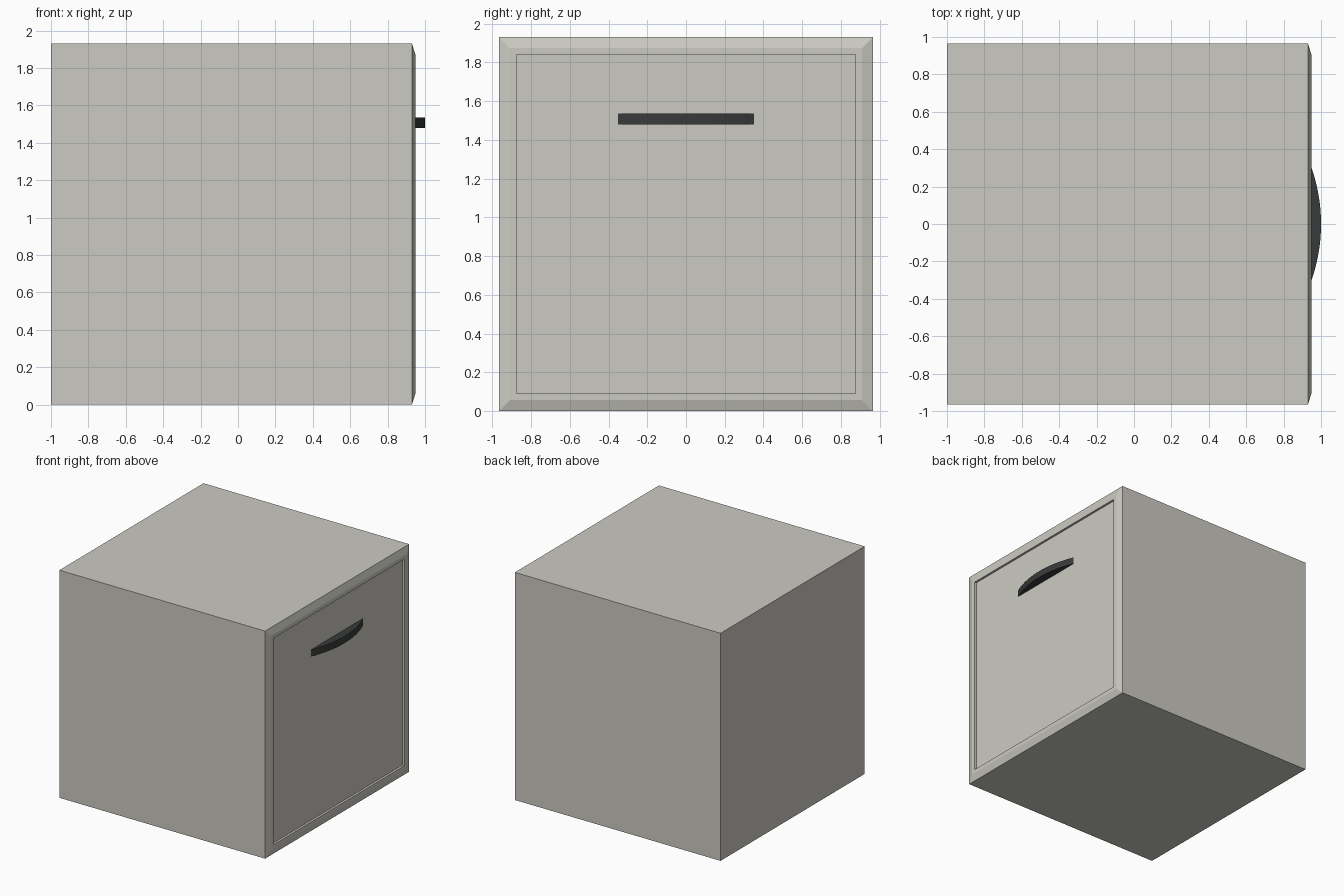
import bpy, bmesh, math
from mathutils import Matrix, Vector

if "Cube" in bpy.data.objects:
    bpy.data.objects.remove(bpy.data.objects["Cube"])


def material(name, rgb):
    m = bpy.data.materials.new(name)
    m.diffuse_color = (*rgb, 1)
    m.use_nodes = True
    m.node_tree.nodes["Principled BSDF"].inputs["Base Color"].default_value = m.diffuse_color
    return m


def finish(bm, name, mat):
    bmesh.ops.recalc_face_normals(bm, faces=bm.faces[:])
    me = bpy.data.meshes.new(name)
    bm.to_mesh(me)
    bm.free()
    me.materials.append(mat)
    ob = bpy.data.objects.new(name, me)
    bpy.context.collection.objects.link(ob)
    return ob


grey = material("warm light grey", (0.60, 0.59, 0.54))
dark = material("charcoal", (0.04, 0.043, 0.043))

SIZE, FRONT = 1.93, 0.93

# cabinet body: cube whose +x face carries a chamfered frame and a recessed door
bm = bmesh.new()
bmesh.ops.create_cube(bm, size=SIZE,
                      matrix=Matrix.Translation((FRONT - SIZE / 2, 0, SIZE / 2)))
bm.normal_update()
door = max(bm.faces, key=lambda f: f.normal.x)
for width, depth in ((0.057, 0.018), (0.033, 0.0), (0.0005, -0.018)):
    bmesh.ops.inset_region(bm, faces=[door], thickness=width, use_even_offset=True)
    for v in door.verts:
        v.co.x += depth
finish(bm, "cabinet_body", grey)

# handle: solid circular segment standing out from the door
HALF, SAG, LOW, HEIGHT = 0.35, 0.07, 1.478, 0.058
radius = (HALF ** 2 + SAG ** 2) / (2 * SAG)
sweep = math.asin(HALF / radius)
STEPS = 32
bm = bmesh.new()
verts = []
for i in range(STEPS + 1):
    a = -sweep + 2 * sweep * i / STEPS
    verts.append(bm.verts.new((1.0 - radius + radius * math.cos(a),
                               radius * math.sin(a), LOW)))
base = bm.faces.new(verts)
ext = bmesh.ops.extrude_face_region(bm, geom=[base])
for g in ext["geom"]:
    if isinstance(g, bmesh.types.BMVert):
        g.co += Vector((0, 0, HEIGHT))
handle = finish(bm, "door_handle", dark)
bpy.context.view_layer.objects.active = handle
handle.select_set(True)
bpy.ops.object.shade_smooth_by_angle(angle=math.radians(30))
